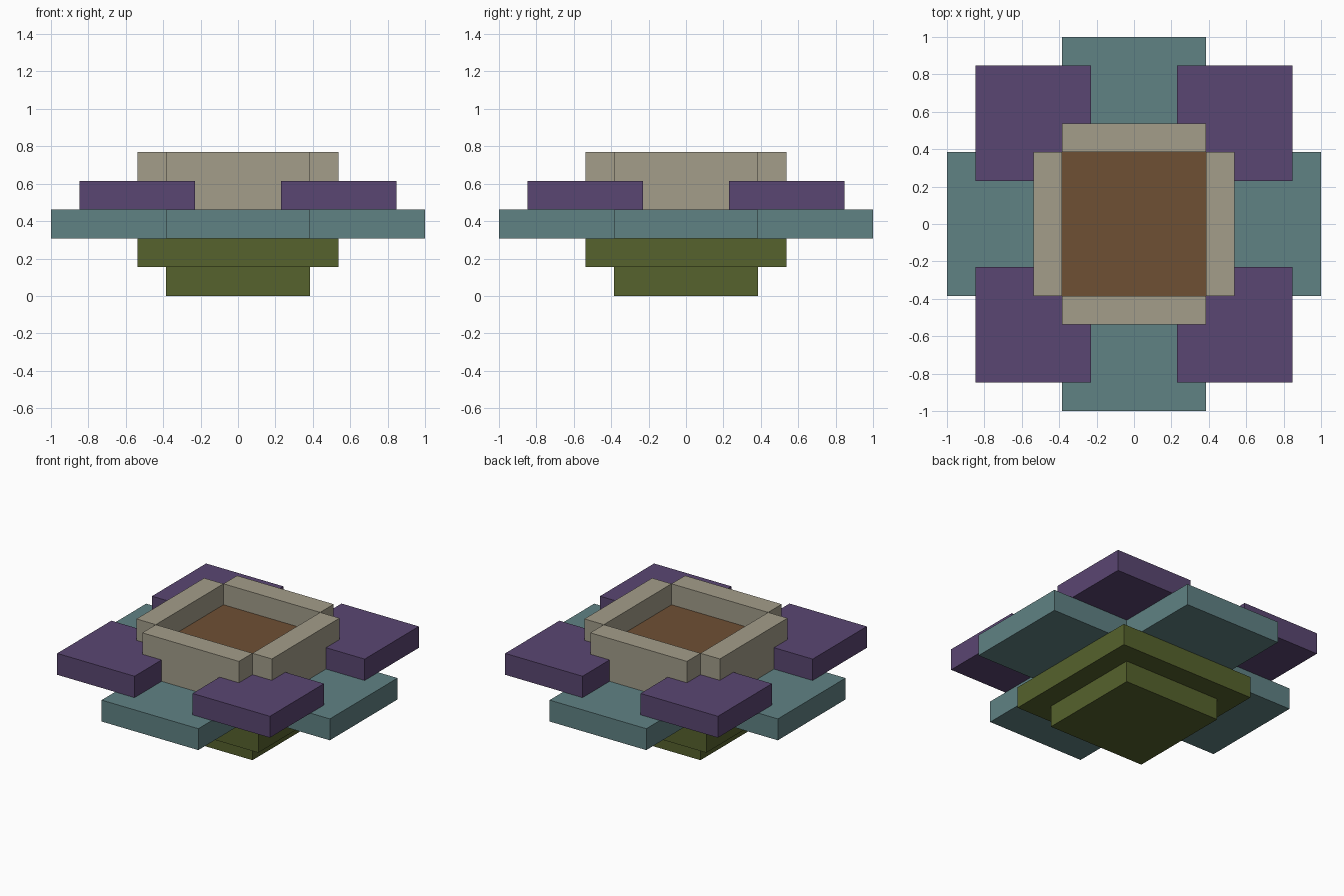
import bpy, bmesh

if "Cube" in bpy.data.objects:
    bpy.data.objects.remove(bpy.data.objects["Cube"])

U = 2 / 13  # block module


def material(name, rgb):
    m = bpy.data.materials.new(name)
    m.diffuse_color = (*rgb, 1)
    m.use_nodes = True
    m.node_tree.nodes["Principled BSDF"].inputs["Base Color"].default_value = m.diffuse_color
    return m


olive = material("olive", (0.093, 0.122, 0.026))
teal = material("teal", (0.117, 0.223, 0.231))
purple = material("purple", (0.102, 0.061, 0.168))
tan = material("tan", (0.366, 0.337, 0.254))
brown = material("brown", (0.159, 0.080, 0.034))


def prism(name, outline, z0, z1, mat):
    """Extrude an anticlockwise outline (in modules) from z0 to z1."""
    bm = bmesh.new()
    base = bm.faces.new([bm.verts.new((x * U, y * U, z0 * U)) for x, y in outline])
    ext = bmesh.ops.extrude_face_region(bm, geom=[base], use_keep_orig=True)
    top = [v for v in ext["geom"] if isinstance(v, bmesh.types.BMVert)]
    bmesh.ops.translate(bm, vec=(0, 0, (z1 - z0) * U), verts=top)
    bmesh.ops.recalc_face_normals(bm, faces=bm.faces)
    mesh = bpy.data.meshes.new(name)
    bm.to_mesh(mesh)
    bm.free()
    mesh.materials.append(mat)
    obj = bpy.data.objects.new(name, mesh)
    bpy.context.collection.objects.link(obj)


def box(name, x0, x1, y0, y1, z0, z1, mat):
    prism(name, [(x0, y0), (x1, y0), (x1, y1), (x0, y1)], z0, z1, mat)


# Stepped base
box("base_foot", -2.5, 2.5, -2.5, 2.5, 0, 1, olive)
box("base_plate", -3.5, 3.5, -3.5, 3.5, 1, 2, olive)

# Cross of four lower petals
a, b = 2.5, 6.5
prism("lower_petals", [(-a, -b), (a, -b), (a, -a), (b, -a), (b, a), (a, a),
                       (a, b), (-a, b), (-a, a), (-b, a), (-b, -a), (-a, -a)],
      2, 3, teal)

# Four diagonal upper petals
for sx in (-1, 1):
    for sy in (-1, 1):
        x0, x1 = sorted((1.5 * sx, 5.5 * sx))
        y0, y1 = sorted((1.5 * sy, 5.5 * sy))
        box("upper_petal", x0, x1, y0, y1, 3, 4, purple)

# Rim walls around the centre
for s in (-1, 1):
    n, f = sorted((2.5 * s, 3.5 * s))
    box("rim_wall_side", n, f, -2.5, 2.5, 3, 5, tan)
    box("rim_wall_end", -2.5, 2.5, n, f, 3, 5, tan)

# Sunken centre, a hair above the petals it covers
box("centre_floor", -2.5, 2.5, -2.5, 2.5, 3, 4.02, brown)
